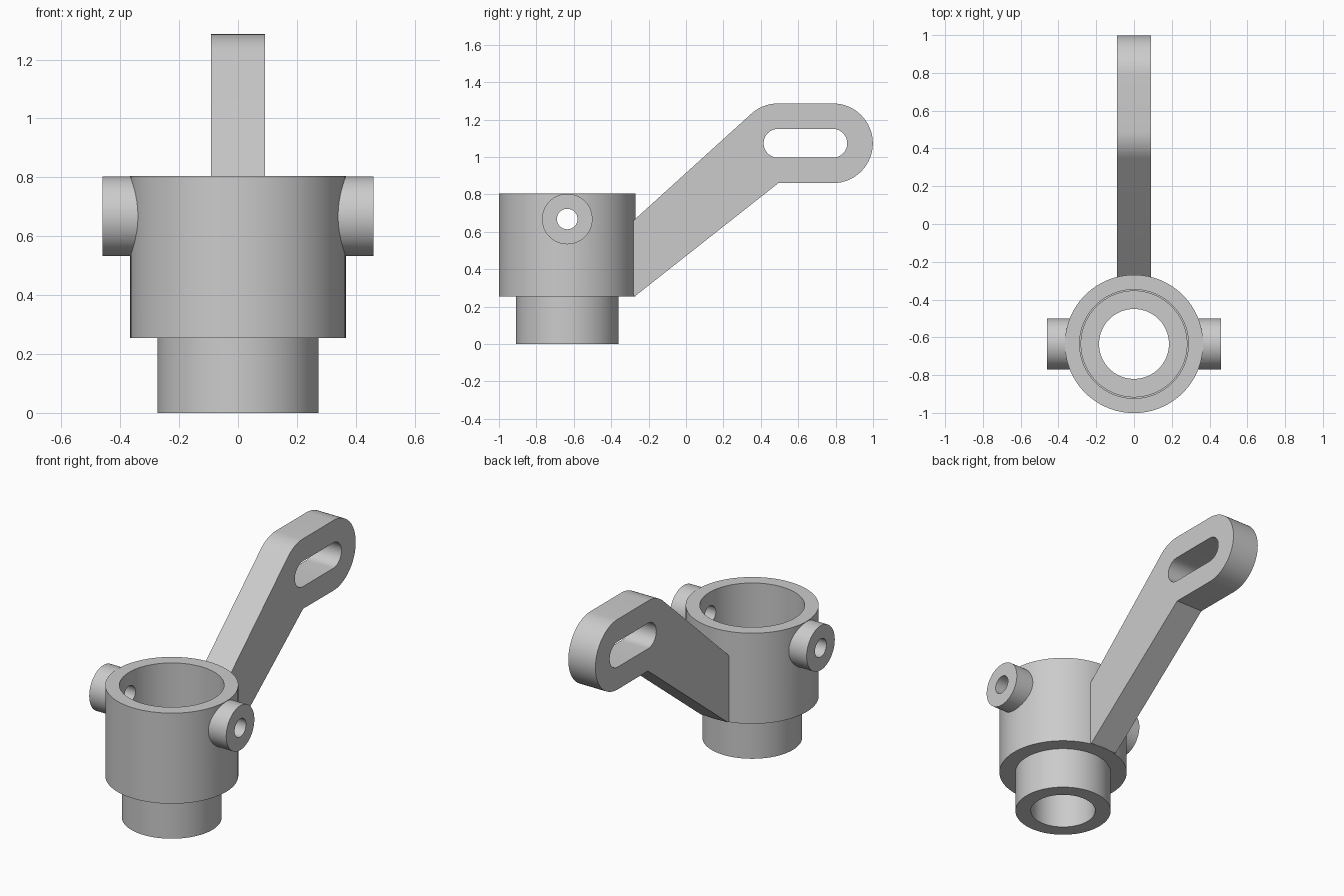
import bpy, bmesh, math
from mathutils import Matrix, Vector

if "Cube" in bpy.data.objects:
    bpy.data.objects.remove(bpy.data.objects["Cube"])

CY = -0.635          # axis of the cup
PIN_Z = 0.668        # height of the side bosses

grey = bpy.data.materials.new("light grey")
grey.diffuse_color = (0.6, 0.6, 0.6, 1)
grey.use_nodes = True
grey.node_tree.nodes["Principled BSDF"].inputs["Base Color"].default_value = grey.diffuse_color


def make_object(name, bm):
    bmesh.ops.recalc_face_normals(bm, faces=bm.faces)
    mesh = bpy.data.meshes.new(name)
    bm.to_mesh(mesh)
    bm.free()
    mesh.materials.append(grey)
    ob = bpy.data.objects.new(name, mesh)
    bpy.context.collection.objects.link(ob)
    return ob


def lathe(name, profile, seg=96):
    """Closed solid turned about the cup axis from (radius, z) points."""
    bm = bmesh.new()
    rings = [[bm.verts.new((r * math.cos(a), CY + r * math.sin(a), z))
              for a in (2 * math.pi * i / seg for i in range(seg))] for r, z in profile]
    for lo, hi in zip(rings, rings[1:]):
        for i in range(seg):
            j = (i + 1) % seg
            bm.faces.new((lo[i], lo[j], hi[j], hi[i]))
    bm.faces.new(rings[0])
    bm.faces.new(rings[-1])
    return make_object(name, bm)


def prism(name, points, half):
    """Side profile of (y, z) points, extruded to x = -half..half."""
    bm = bmesh.new()
    face = bm.faces.new([bm.verts.new((-half, y, z)) for y, z in points])
    ext = bmesh.ops.extrude_face_region(bm, geom=[face])["geom"]
    bmesh.ops.translate(bm, vec=Vector((2 * half, 0, 0)),
                        verts=[v for v in ext if isinstance(v, bmesh.types.BMVert)])
    return make_object(name, bm)


def arc(cy, cz, r, start, end, n):
    angles = [math.radians(start + (end - start) * i / n) for i in range(n + 1)]
    return [(cy + r * math.cos(a), cz + r * math.sin(a)) for a in angles]


def boolean(target, tool, operation):
    mod = target.modifiers.new(tool.name, 'BOOLEAN')
    mod.operation, mod.object, mod.solver = operation, tool, 'EXACT'
    bpy.context.view_layer.objects.active = target
    bpy.ops.object.modifier_apply(modifier=mod.name)
    bpy.data.objects.remove(tool)


# Stepped cup body
body = lathe("hub_carrier", [(0.274, 0), (0.274, 0.255), (0.366, 0.255), (0.366, 0.805)])

# Side bosses, one rod through the cup
bosses = prism("side_bosses", arc(CY, PIN_Z, 0.135, 0, 354.375, 63), 0.46)
boolean(body, bosses, 'UNION')

# Sloping arm with a rounded end
arm_profile = ([(-0.33, 0.256), (-0.272, 0.256), (0.495, 0.861)]
               + arc(0.786, 1.073, 0.213, -90, 90, 32)
               + arc(0.492, 1.073, 0.213, 90, 132, 10)
               + [(-0.33, 0.615)])
boolean(body, prism("steering_arm", arm_profile, 0.091), 'UNION')

# Slot in the arm end
slot_profile = arc(0.785, 1.073, 0.077, -90, 90, 20) + arc(0.492, 1.073, 0.077, 90, 270, 20)
boolean(body, prism("arm_slot", slot_profile, 0.3), 'DIFFERENCE')

# Stepped bore with bearing seat, and the cross pin hole
bore = lathe("bore", [(0.185, -0.1), (0.185, 0.31), (0.28, 0.31), (0.28, 0.36),
                      (0.288, 0.36), (0.288, 0.9)])
boolean(body, bore, 'DIFFERENCE')
boolean(body, prism("pin_hole", arc(CY, PIN_Z, 0.055, 0, 348.75, 31), 0.6), 'DIFFERENCE')

# Smooth the round walls, keep the edges sharp
body.select_set(True)
bpy.context.view_layer.objects.active = body
bpy.ops.object.shade_smooth_by_angle(angle=math.radians(30))
